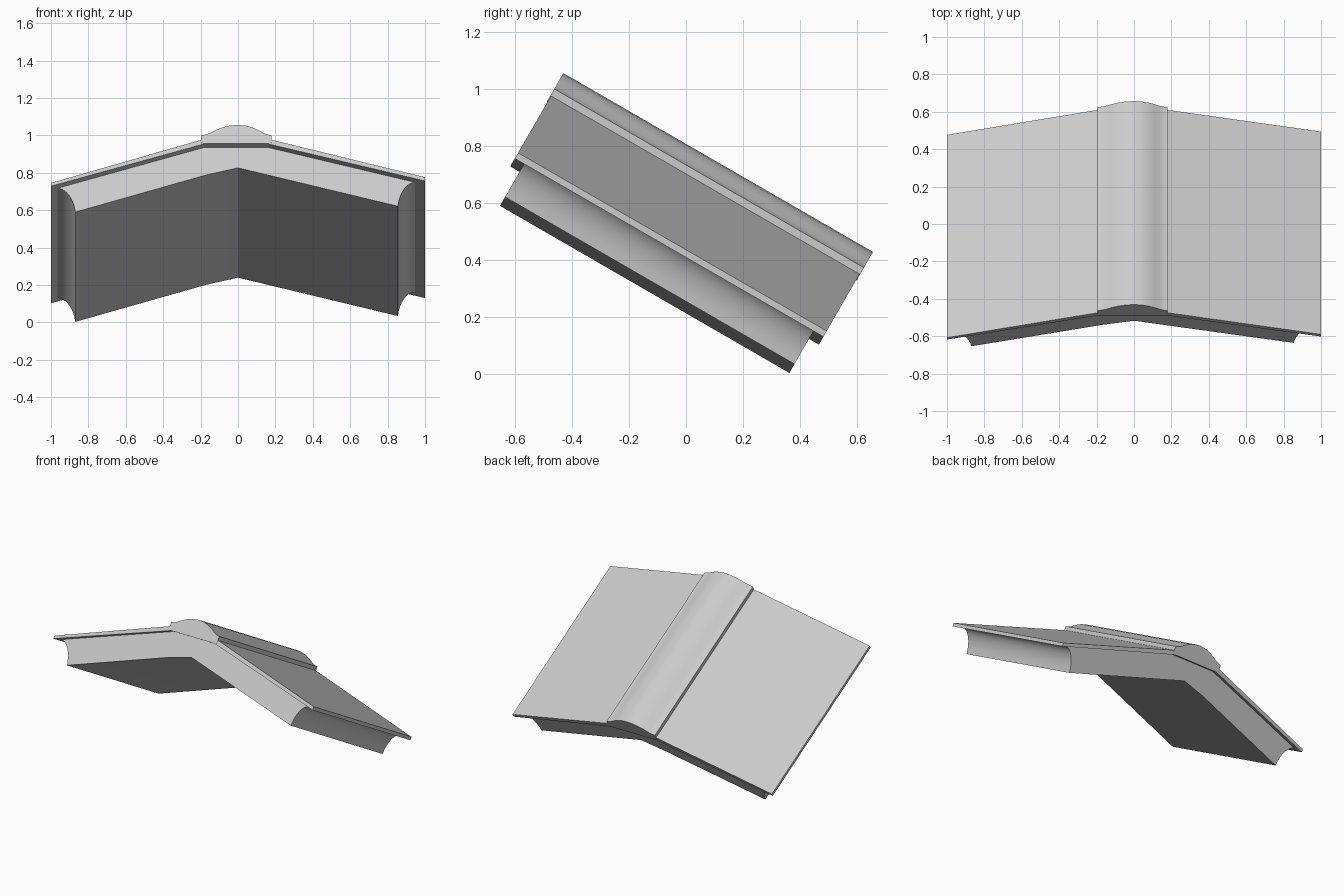
import bpy, math
from mathutils import Vector

if "Cube" in bpy.data.objects:
    bpy.data.objects.remove(bpy.data.objects["Cube"])

# Local frame: profiles are (x, height) and run along an axis tilted 30 degrees down
C, S = math.cos(math.radians(30)), math.sin(math.radians(30))


def place(x, n, s):
    return Vector((x, C * s + S * n, C * n - S * s))


def prism(name, profile, s0, s1, angle=25):
    k = len(profile)
    verts = [place(x, n, s) for s in (s0, s1) for x, n in profile]
    faces = [(i, (i + 1) % k, k + (i + 1) % k, k + i) for i in range(k)]
    faces += [tuple(reversed(range(k))), tuple(range(k, 2 * k))]
    # profiles are listed counter-clockwise seen from the front
    mesh = bpy.data.meshes.new(name)
    mesh.from_pydata(verts, [], faces)
    ob = bpy.data.objects.new(name, mesh)
    bpy.context.collection.objects.link(ob)
    bpy.ops.object.select_all(action='DESELECT')
    ob.select_set(True)
    bpy.context.view_layer.objects.active = ob
    bpy.ops.object.mode_set(mode='EDIT')
    bpy.ops.mesh.select_all(action='SELECT')
    bpy.ops.mesh.normals_make_consistent(inside=False)
    bpy.ops.object.mode_set(mode='OBJECT')
    bpy.ops.object.shade_smooth_by_angle(angle=math.radians(angle))
    return ob


def cove(bottom, top, steps=8):
    # hollow quarter curve: steep at the bottom, flaring out at the top
    (x0, n0), (x1, n1) = bottom, top
    a = [math.pi / 2 * i / steps for i in range(steps + 1)]
    return [(x0 + (x1 - x0) * (0.85 * (1 - math.cos(t)) + 0.15 * math.sin(t)),
             n0 + (n1 - n0) * math.sin(t)) for t in a]


# Thick lower body with hollow moulded side edges
right = cove((0.855, 0.22), (0.945, 0.368))
left = cove((-0.87, 0.184), (-0.965, 0.331))
body = [(-0.17, 0.413), (0.0, 0.457)] + right
body += [(0.16, 0.583), (0.0, 0.589), (-0.18, 0.583)] + left[::-1]
prism("lower_body", body, -0.861, 0.313)

# Thin overhanging roof slab with two slopes
slab = [(-1, 0.322), (-0.18, 0.583), (0.16, 0.583), (1, 0.354),
        (1, 0.377), (0.18, 0.608), (-0.19, 0.610), (-1, 0.342)]
prism("roof_slab", slab, -0.899, 0.353, 10)

# Bell-shaped ridge cap
half = [(1.0, 0.635), (0.9, 0.639), (0.78, 0.648), (0.6, 0.668),
        (0.42, 0.684), (0.22, 0.695)]
cap = [(-0.195, 0.590), (-0.18, 0.583), (0.165, 0.583), (0.178, 0.590)]
cap += [(0.178 * u, n) for u, n in half] + [(0, 0.699)]
cap += [(-0.195 * u, n) for u, n in reversed(half)]
prism("ridge_cap", cap, -0.901, 0.355)
